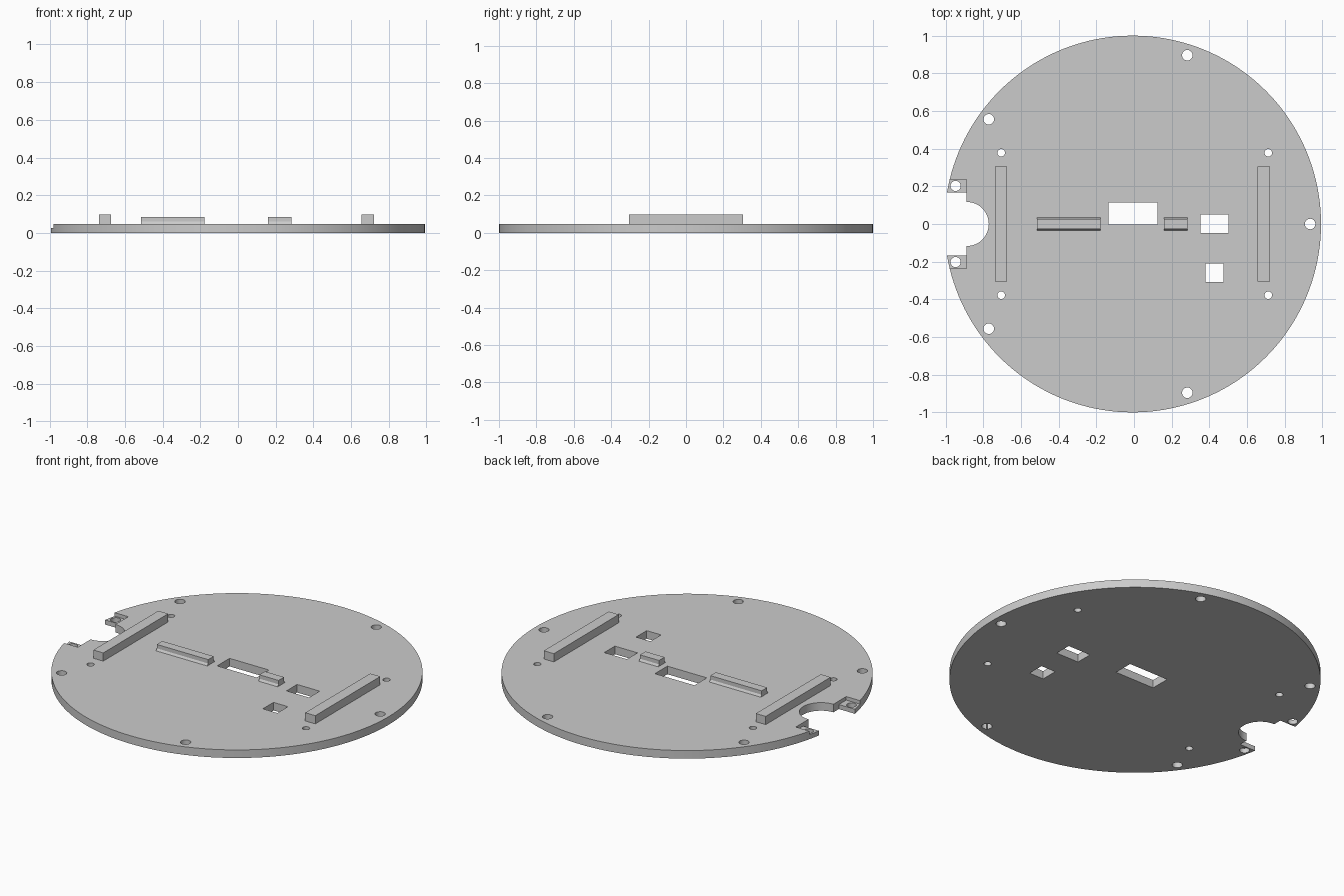
import bpy
import bmesh

cube = bpy.data.objects.get("Cube")
if cube:
    bpy.data.objects.remove(cube)

CX = -0.007      # centre of the disc
TOP = 0.048      # plate thickness

grey = bpy.data.materials.new("plain grey")
grey.use_nodes = True
COLOUR = (0.6, 0.6, 0.6, 1)
grey.diffuse_color = COLOUR
grey.node_tree.nodes["Principled BSDF"].inputs["Base Color"].default_value = COLOUR


def add_object(name, bm):
    mesh = bpy.data.meshes.new(name)
    bmesh.ops.recalc_face_normals(bm, faces=bm.faces)
    bm.to_mesh(mesh)
    bm.free()
    mesh.materials.append(grey)
    obj = bpy.data.objects.new(name, mesh)
    bpy.context.collection.objects.link(obj)
    return obj


def box(name, x0, x1, y0, y1, z0, z1):
    bm = bmesh.new()
    bmesh.ops.create_cube(bm, size=1)
    for v in bm.verts:
        v.co.x = x1 if v.co.x > 0 else x0
        v.co.y = y1 if v.co.y > 0 else y0
        v.co.z = z1 if v.co.z > 0 else z0
    return add_object(name, bm)


def cylinder(name, x, y, r, z0, z1, sides):
    bm = bmesh.new()
    bmesh.ops.create_cone(bm, cap_ends=True, segments=sides, radius1=r, radius2=r, depth=z1 - z0)
    bmesh.ops.translate(bm, verts=bm.verts, vec=(x, y, (z0 + z1) / 2))
    return add_object(name, bm)


def ridge(name, x0, x1):
    # Upright rib with a sloped foot along both long sides
    half = [(0.034, TOP - 0.01), (0.034, TOP), (0.026, TOP + 0.012), (0.026, 0.083)]
    outline = half + [(-y, z) for y, z in reversed(half)]
    bm = bmesh.new()
    face = bm.faces.new([bm.verts.new((x0, y, z)) for y, z in outline])
    end = bmesh.ops.extrude_face_region(bm, geom=[face])["geom"]
    verts = [v for v in end if isinstance(v, bmesh.types.BMVert)]
    bmesh.ops.translate(bm, verts=verts, vec=(x1 - x0, 0, 0))
    return add_object(name, bm)


# Round base plate
plate = cylinder("base_plate", CX, 0, 1.0, 0, TOP, 160)
cutters = []


def hole(x, y, r):
    cutters.append(cylinder("hole_cutter", x, y, r, -0.1, 0.2, 32))


def slot(x0, x1, y0, y1, z0=-0.1):
    cutters.append(box("slot_cutter", x0, x1, y0, y1, z0, 0.2))


# Side notch with a round inner end
slot(-1.2, -0.888, -0.168, 0.168)
cutters.append(cylinder("notch_cutter", -0.888, 0, 0.117, -0.1, 0.2, 64))

# Mirrored recesses and screw holes
for s in (-1, 1):
    y0, y1 = sorted((s * 0.16, s * 0.237))
    slot(-1.2, -0.888, y0, y1, 0.027)
    for x, y, r in ((-0.947, 0.202, 0.027), (-0.771, 0.556, 0.028), (0.283, 0.896, 0.028),
                    (-0.705, 0.378, 0.02), (0.713, 0.378, 0.02)):
        hole(x, s * y, r)
hole(0.935, 0, 0.028)

# Rectangular windows
slot(-0.136, 0.124, -0.002, 0.115)
slot(0.353, 0.502, -0.049, 0.051)
slot(0.38, 0.475, -0.309, -0.209)

# Cut the plate and discard the cutters
bpy.context.view_layer.objects.active = plate
for cutter in cutters:
    cutter.hide_render = True
    mod = plate.modifiers.new("cut", "BOOLEAN")
    mod.operation = "DIFFERENCE"
    mod.solver = "EXACT"
    mod.object = cutter
    bpy.ops.object.modifier_apply(modifier=mod.name)
    bpy.data.objects.remove(cutter)

bpy.ops.object.select_all(action="DESELECT")
plate.select_set(True)
bpy.ops.object.shade_smooth_by_angle()

# Raised bars and ribs, sunk slightly into the plate
box("right_bar", -0.738, -0.673, -0.305, 0.305, TOP - 0.01, 0.097)
box("left_bar", 0.656, 0.722, -0.305, 0.305, TOP - 0.01, 0.097)
ridge("long_rib", -0.516, -0.178)
ridge("short_rib", 0.159, 0.285)
